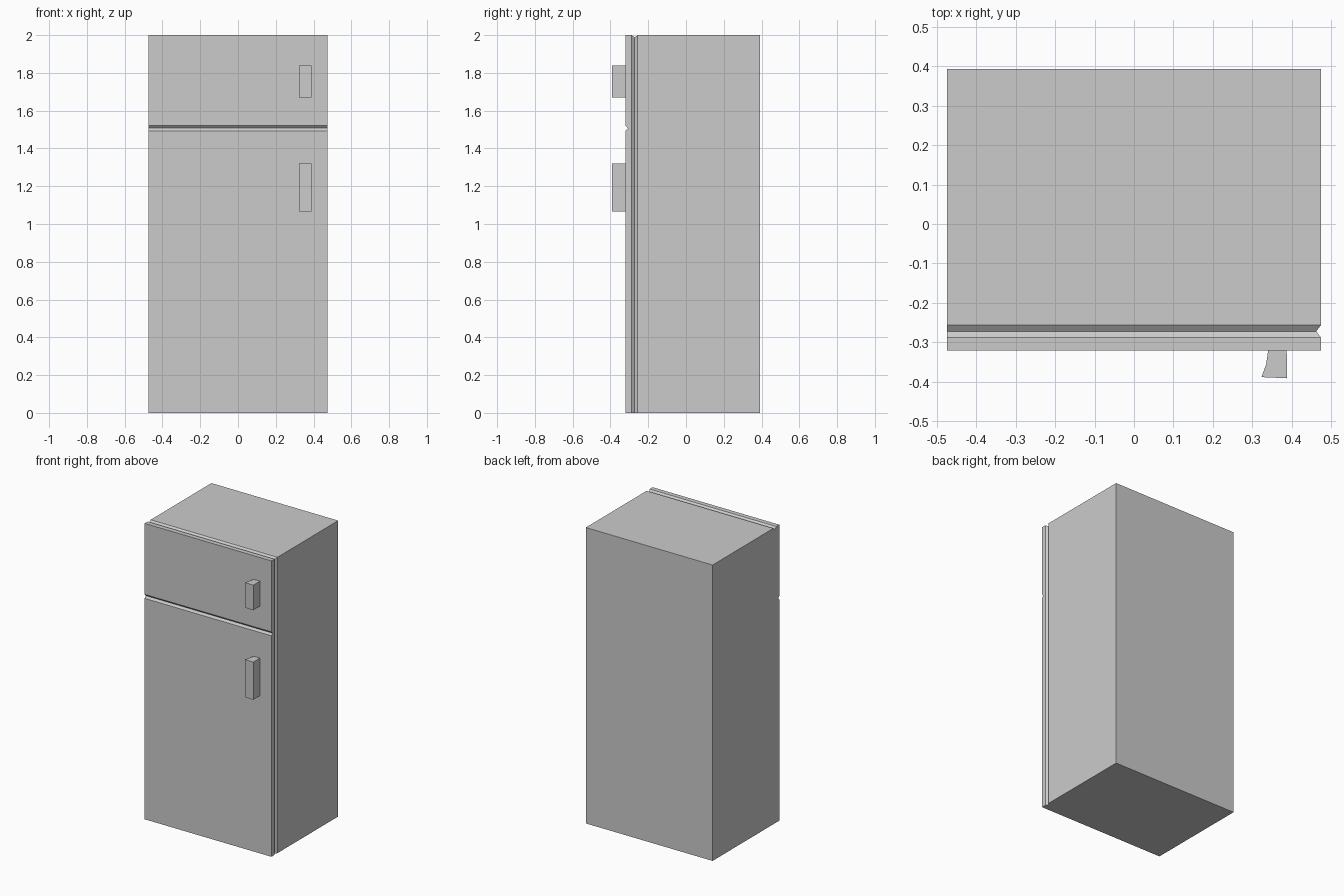
import bpy
from mathutils import Vector

if "Cube" in bpy.data.objects:
    bpy.data.objects.remove(bpy.data.objects["Cube"])


def prism(name, points, direction):
    """Extrude a planar polygon along a direction vector."""
    n = len(points)
    a = [Vector(p) for p in points]
    verts = a + [p + Vector(direction) for p in a]
    faces = [tuple(range(n))[::-1], tuple(range(n, 2 * n))]
    faces += [(i, (i + 1) % n, (i + 1) % n + n, i + n) for i in range(n)]
    mesh = bpy.data.meshes.new(name)
    mesh.from_pydata(verts, [], faces)
    obj = bpy.data.objects.new(name, mesh)
    bpy.context.collection.objects.link(obj)
    bpy.context.view_layer.objects.active = obj
    bpy.ops.object.select_all(action='DESELECT')
    obj.select_set(True)
    bpy.ops.object.mode_set(mode='EDIT')
    bpy.ops.mesh.select_all(action='SELECT')
    bpy.ops.mesh.normals_make_consistent(inside=False)
    bpy.ops.object.mode_set(mode='OBJECT')
    return obj


def carve(target, cutter):
    """Cut a groove and remove the cutter."""
    bpy.context.view_layer.objects.active = target
    mod = target.modifiers.new("groove", 'BOOLEAN')
    mod.operation = 'DIFFERENCE'
    mod.solver = 'EXACT'
    mod.object = cutter
    bpy.ops.object.modifier_apply(modifier=mod.name)
    bpy.data.objects.remove(cutter)


W, FRONT, BACK, H = 0.474, -0.32, 0.393, 2.0

# Cabinet with doors
cabinet = prism("cabinet", [(-W, FRONT, 0), (W, FRONT, 0), (W, BACK, 0), (-W, BACK, 0)], (0, 0, H))

# Door seam: V groove along the opening side and the top
Y, HALF, DEPTH = -0.272, 0.016, 0.012
carve(cabinet, prism("side_groove", [
    (W - DEPTH, Y, -0.1), (W + DEPTH, Y - 2 * HALF, -0.1), (W + DEPTH, Y + 2 * HALF, -0.1)], (0, 0, 2.2)))
carve(cabinet, prism("top_groove", [
    (-0.6, Y, H - DEPTH), (-0.6, Y - 2 * HALF, H + DEPTH), (-0.6, Y + 2 * HALF, H + DEPTH)], (1.2, 0, 0)))

# Seam between the upper and lower doors
Z = 1.507
carve(cabinet, prism("door_groove", [
    (-0.6, FRONT + 0.012, Z), (-0.6, FRONT - 0.012, Z - 0.027), (-0.6, FRONT - 0.012, Z + 0.027)], (1.2, 0, 0)))

# Flared handles
section = [(0.34, FRONT), (0.387, FRONT), (0.388, -0.391), (0.323, -0.388), (0.335, -0.355)]
for name, low, high in (("upper_handle", 1.67, 1.84), ("lower_handle", 1.065, 1.32)):
    prism(name, [(x, y, low) for x, y in section], (0, 0, high - low))
